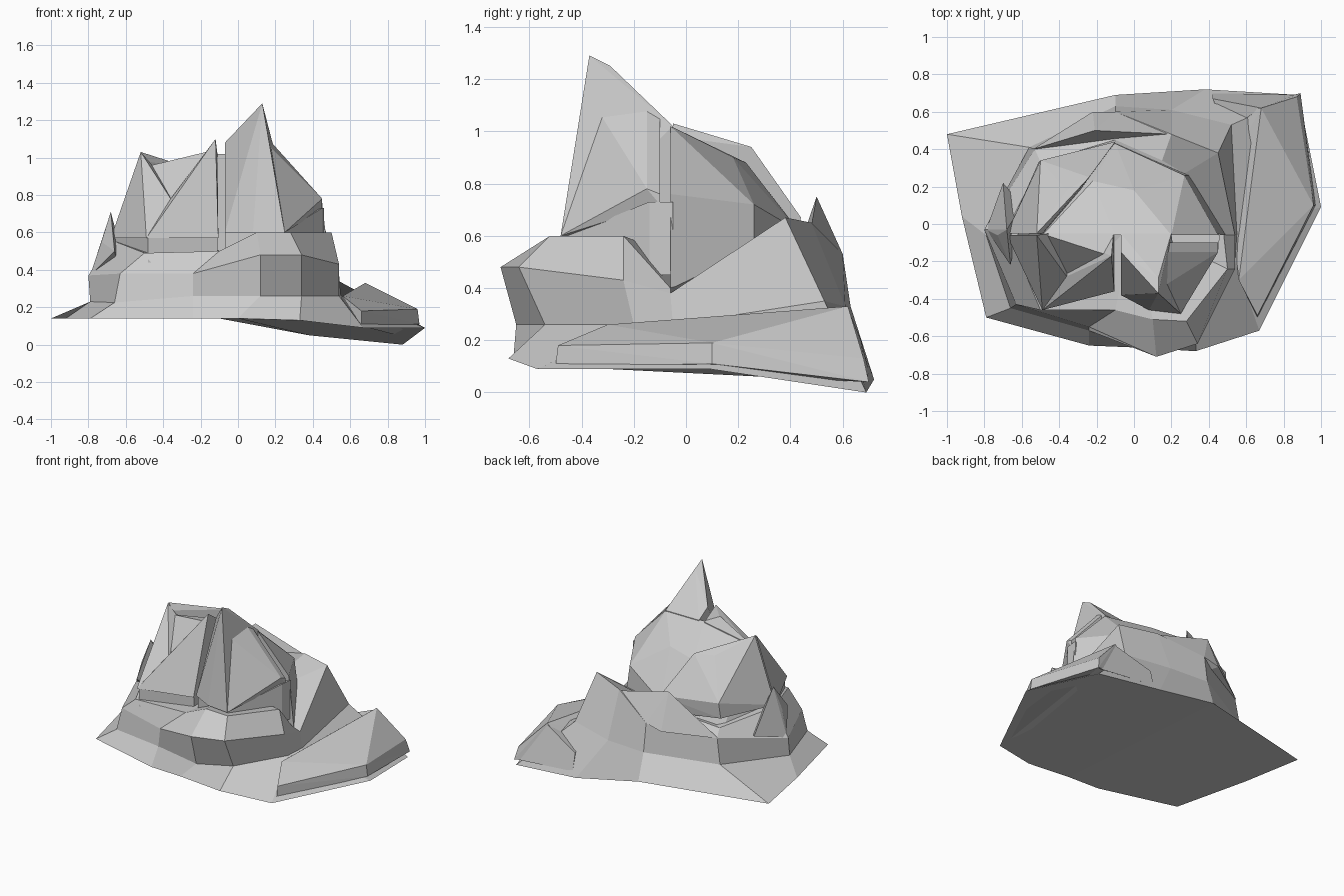
import bpy, bmesh


def finish(name, bm):
    bmesh.ops.recalc_face_normals(bm, faces=bm.faces[:])
    mesh = bpy.data.meshes.new(name)
    bm.to_mesh(mesh)
    bm.free()
    ob = bpy.data.objects.new(name, mesh)
    bpy.context.collection.objects.link(ob)
    return ob


def hull(name, pts):
    """Faceted boulder: convex hull of a few corner points."""
    bm = bmesh.new()
    vs = [bm.verts.new(p) for p in pts]
    bmesh.ops.convex_hull(bm, input=vs)
    loose = [v for v in bm.verts if not v.link_faces]
    bmesh.ops.delete(bm, geom=loose, context='VERTS')
    bmesh.ops.dissolve_limit(bm, angle_limit=0.05, verts=bm.verts[:], edges=bm.edges[:])
    return finish(name, bm)


def loft(name, rings):
    """Stacked irregular rings, closed below by a flat and a tilted face."""
    bm = bmesh.new()
    rv = [[bm.verts.new(p) for p in r] for r in rings]
    n = len(rv[0])
    for a, b in zip(rv, rv[1:]):
        for i in range(n):
            j = (i + 1) % n
            bm.faces.new((a[i], a[j], b[j], b[i]))
    f = rv[0]
    bm.faces.new([f[i] for i in (0, 10, 9, 8, 2, 1)])
    bm.faces.new(f[2:9][::-1])
    # top fan keeps the cap clean
    c = bm.verts.new((0, 0, .5))
    for i in range(n):
        bm.faces.new((rv[-1][i], rv[-1][(i + 1) % n], c))
    return finish(name, bm)


# Sloping foot and stepped middle tier
foot = [(-.79, -.5, .14), (-.24, -.65, .14), (.0, -.66, .14), (.33, -.68, .13),
        (.67, -.57, .09), (1, .09, .09), (.88, .69, 0), (.38, .72, .05),
        (-.1, .69, .14), (-1, .48, .14), (-.92, .04, .14)]
low = [(-.66, -.45, .225), (-.24, -.57, .26), (.12, -.65, .26), (.34, -.54, .26),
       (.54, -.2, .26), (.55, -.05, .26), (.52, .53, .35), (.2, .61, .33),
       (-.1, .63, .33), (-.56, .41, .28), (-.79, -.06, .23)]
mid = [(-.63, -.43, .38), (-.24, -.55, .38), (.12, -.71, .48), (.34, -.64, .48),
       (.54, -.24, .43), (.54, -.06, .38), (.45, .38, .67), (.2, .48, .65),
       (-.1, .6, .53), (-.53, .4, .46), (-.8, -.03, .37)]
top = [(-.5, -.46, .49), (-.1, -.46, .5), (.1, -.51, .6), (.28, -.52, .6),
       (.5, -.24, .6), (.48, -.06, .4), (.27, .27, .56), (.15, .34, .58),
       (-.1, .45, .6), (-.5, .33, .5), (-.68, -.03, .56)]
loft("stepped_base", [foot, low, mid, top])

# Raised terrace slab on the right
hull("right_terrace", [(.66, -.5, .10), (.66, -.49, .18), (.97, .1, .11), (.96, .1, .19),
                       (.89, .7, .04), (.87, .68, .13), (.56, -.3, .26), (.67, .1, .27),
                       (.68, .62, .33), (.5, .3, .2), (.5, .6, .15)])
hull("back_right_ledge", [(.42, .70, .08), (.42, .67, .2), (.68, .62, .32), (.88, .69, .04),
                          (.87, .67, .12), (.5, .5, .2)])

# Small spikes behind and on the left
hull("back_spike", [(-.21, .5, .75), (-.1, .5, .7), (-.1, .6, .53), (-.22, .6, .5),
                    (-.54, .4, .46), (-.2, .4, .45), (-.1, .45, .45), (.2, .48, .64)])
hull("left_spike", [(-.68, -.03, .71), (-.79, -.03, .37), (-.70, .22, .45), (-.73, -.06, .55),
                    (-.64, -.1, .4), (-.66, -.22, .5), (-.6, .1, .4)])

# Main dome forming the rear of the summit
hull("main_dome", [(.2, -.06, 1.02), (-.1, -.06, 1.02), (0, .18, .9), (-.22, .23, .88),
                   (-.49, -.06, .95), (.45, -.06, .76), (.49, -.06, .4), (.27, .26, .72),
                   (.3, .26, .5), (-.1, .43, .62), (-.1, .44, .4), (-.5, .3, .45),
                   (-.65, -.06, .5)])

# Outer shell slab with a raised rim, back left
hull("back_left_slab", [(-.52, -.05, 1.03), (-.49, -.05, .98), (-.36, .18, .93),
                        (-.24, .25, .94), (-.1, .44, .67), (-.11, .42, .55),
                        (-.68, -.05, .57), (-.51, .33, .57), (-.5, .34, .68),
                        (-.45, -.05, .57)])

# Front slabs, split by a narrow cleft
hull("left_front_slab", [(-.52, -.06, 1.03), (-.68, -.06, .57), (-.49, -.46, .57),
                         (-.36, -.28, .78), (-.45, -.05, .95), (-.2, -.05, .57)])
hull("middle_front_slab", [(-.12, -.17, 1.1), (-.11, -.06, 1.02), (-.36, -.28, .78),
                           (-.49, -.46, .57), (-.105, -.36, .57), (-.105, -.06, .57),
                           (-.42, -.06, .6)])
hull("slab_fill", [(-.5, -.05, .95), (-.11, -.05, 1.02), (-.13, -.17, 1.04),
                   (-.36, -.27, .77), (-.3, -.05, .6)])
hull("peak_slab", [(.13, -.37, 1.29), (.13, -.29, 1.25), (-.07, -.15, 1.08), (-.07, -.38, .6),
                   (.08, -.46, .6), (.25, -.48, .6), (.18, -.15, 1.08),
                   (.2, -.05, 1.02), (-.07, -.05, 1.02), (-.07, -.05, .6), (.2, -.05, .6)])
hull("peak_wing", [(.18, -.15, 1.08), (.45, -.15, .78), (.25, -.48, .6), (.15, -.1, .6),
                   (.18, -.1, 1.06), (.45, -.1, .76), (.45, -.1, .72), (.13, -.35, 1.1)])

# Recessed bands beneath the front slabs
hull("left_neck", [(x, y, z) for x, y in [(-.67, -.05), (-.48, -.45), (-.11, -.35), (-.11, -.05)]
                   for z in (.44, .58)])
hull("right_neck", [(x, y, z) for x, y, h in [(-.07, -.05, .6), (-.07, -.36, .6), (.24, -.46, .6),
                                              (.45, -.14, .73), (.46, -.05, .73)]
                    for z in (.45, h)])
